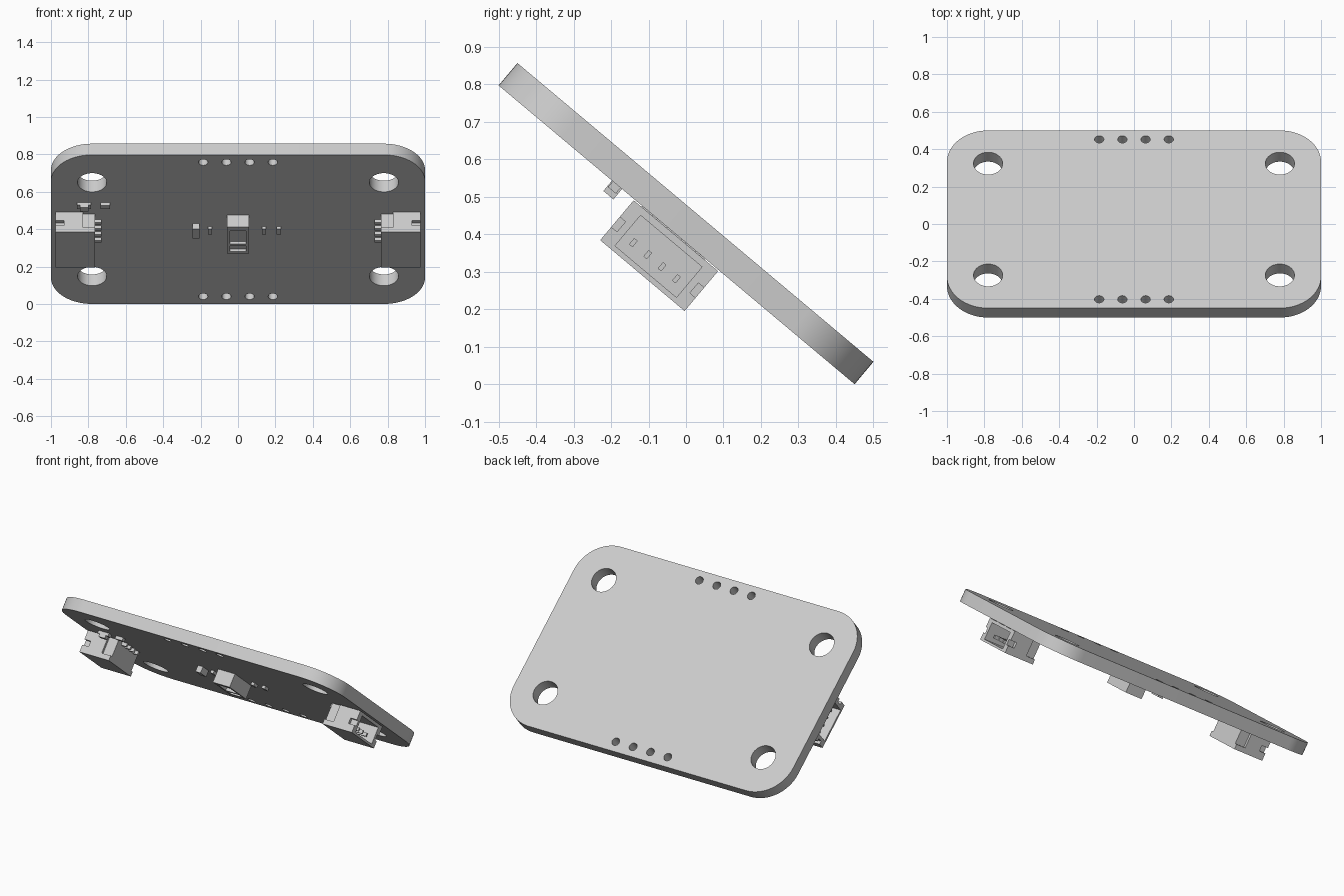
import bpy, bmesh, math
from mathutils import Matrix

if "Cube" in bpy.data.objects:
    bpy.data.objects.remove(bpy.data.objects["Cube"], do_unlink=True)

# One plain grey for the whole model
grey = bpy.data.materials.new("plain grey")
grey.use_nodes = True
grey.diffuse_color = (0.6, 0.6, 0.6, 1)
grey.node_tree.nodes["Principled BSDF"].inputs["Base Color"].default_value = (0.6, 0.6, 0.6, 1)

# The model is laid out flat, with parts below the board, then tilted
TILT = Matrix.Translation((0, 0, 0.4285)) @ Matrix.Rotation(math.radians(-40), 4, 'X')
UNDER = -0.039
parts = []


def finish(name, bm):
    bmesh.ops.recalc_face_normals(bm, faces=bm.faces)
    mesh = bpy.data.meshes.new(name)
    bm.to_mesh(mesh)
    bm.free()
    obj = bpy.data.objects.new(name, mesh)
    bpy.context.collection.objects.link(obj)
    mesh.materials.append(grey)
    parts.append(obj)
    return obj


def box(name, x, y, z):
    """Box from (low, high) ranges; the order of each pair is free."""
    bm = bmesh.new()
    bmesh.ops.create_cube(bm, size=1)
    for v in bm.verts:
        for i, (a, b) in enumerate((x, y, z)):
            v.co[i] = (a + b) / 2 + v.co[i] * abs(b - a)
    return finish(name, bm)


def drill(name, x, y, radius, sides):
    bm = bmesh.new()
    bmesh.ops.create_cone(bm, cap_ends=True, segments=sides, radius1=radius,
                          radius2=radius, depth=0.3,
                          matrix=Matrix.Translation((x, y, 0)))
    return finish(name, bm)


def cut(obj, cutters):
    """Subtract the cutters, bake the result and remove the cutters."""
    for c in cutters:
        c.hide_render = True
        mod = obj.modifiers.new("cut", 'BOOLEAN')
        mod.operation, mod.solver, mod.object = 'DIFFERENCE', 'EXACT', c
    graph = bpy.context.evaluated_depsgraph_get()
    mesh = bpy.data.meshes.new_from_object(obj.evaluated_get(graph))
    obj.modifiers.clear()
    obj.data = mesh
    for c in cutters:
        parts.remove(c)
        bpy.data.objects.remove(c, do_unlink=True)


# Board: rounded rectangle with mounting holes and two rows of pin holes
bm = bmesh.new()
R, STEPS = 0.22, 16
rim = []
for k, (sx, sy) in enumerate(((1, 1), (-1, 1), (-1, -1), (1, -1))):
    for i in range(STEPS + 1):
        a = math.pi / 2 * (k + i / STEPS)
        rim.append(bm.verts.new((sx * (1 - R) + R * math.cos(a),
                                 sy * (0.62 - R) + R * math.sin(a), UNDER)))
face = bm.faces.new(rim)
top = bmesh.ops.extrude_face_region(bm, geom=[face])["geom"]
bmesh.ops.translate(bm, vec=(0, 0, 0.078),
                    verts=[g for g in top if isinstance(g, bmesh.types.BMVert)])
board = finish("circuit_board", bm)
holes = []
for side in (-1, 1):
    for x in (-0.78, 0.78):
        holes.append(drill("mounting_hole", x, side * 0.39, 0.078, 40))
    for i in range(4):
        holes.append(drill("pin_hole", (i - 1.5) * 0.124, side * 0.558, 0.025, 24))
cut(board, holes)

# Sockets at both ends, opening outwards
for s, label in ((1, "left"), (-1, "right")):
    def xr(a, b):
        return (s * a, s * b)
    body = box(label + "_socket", xr(0.765, 0.975), (-0.147, 0.147), (-0.181, -0.042))
    cutters = [box("opening", xr(0.80, 1.1), (-0.107, 0.107), (-0.167, -0.061))]
    for t in (-1, 1):
        # Narrow rear step and a slot in each side wall
        cutters.append(box("rear_step", xr(0.7, 0.83), (t * 0.13, t * 0.2), (-0.15, 0)))
        cutters.append(box("side_slot", xr(0.93, 1.1), (t * 0.127, t * 0.2), (-0.135, -0.1)))
    cut(body, cutters)
    for i in range(4):
        y = (i - 1.5) * 0.05
        box(label + "_socket_pin", xr(0.79, 0.94), (y - 0.006, y + 0.006), (-0.14, -0.118))
        box(label + "_socket_leg", xr(0.73, 0.77), (y - 0.008, y + 0.008), (-0.06, UNDER))

# Sensor in the middle with two recessed windows
sensor = box("sensor", (-0.06, 0.06), (-0.12, 0.10), (-0.124, UNDER))
cut(sensor, [box("window", (-0.043, 0.043), (-0.088, 0.02), (-0.2, -0.105)),
             box("window", (-0.043, 0.043), (0.037, 0.083), (-0.2, -0.105))])

# Small surface parts: name, centre x, half width, y range, height
for name, x, w, y, h in (
        ("capacitor", -0.225, 0.018, (-0.049, 0.027), 0.04),
        ("resistor_1", -0.15, 0.011, (-0.025, 0.02), 0.018),
        ("resistor_2", 0.14, 0.011, (-0.025, 0.02), 0.018),
        ("resistor_3", 0.218, 0.011, (-0.025, 0.02), 0.018),
        ("resistor_4", -0.71, 0.026, (-0.222, -0.195), 0.02)):
    box(name, (x - w, x + w), y, (UNDER - h, UNDER))

# Indicator lamp: flat base with a raised lens
box("lamp_base", (-0.86, -0.785), (-0.225, -0.19), (UNDER - 0.018, UNDER))
box("lamp_lens", (-0.845, -0.80), (-0.225, -0.19), (UNDER - 0.036, UNDER - 0.018))

# Tilt everything into place and smooth the rounded walls
for obj in parts:
    obj.data.transform(TILT)
bpy.ops.object.select_all(action='DESELECT')
board.select_set(True)
bpy.context.view_layer.objects.active = board
bpy.ops.object.shade_smooth_by_angle(angle=math.radians(30))
